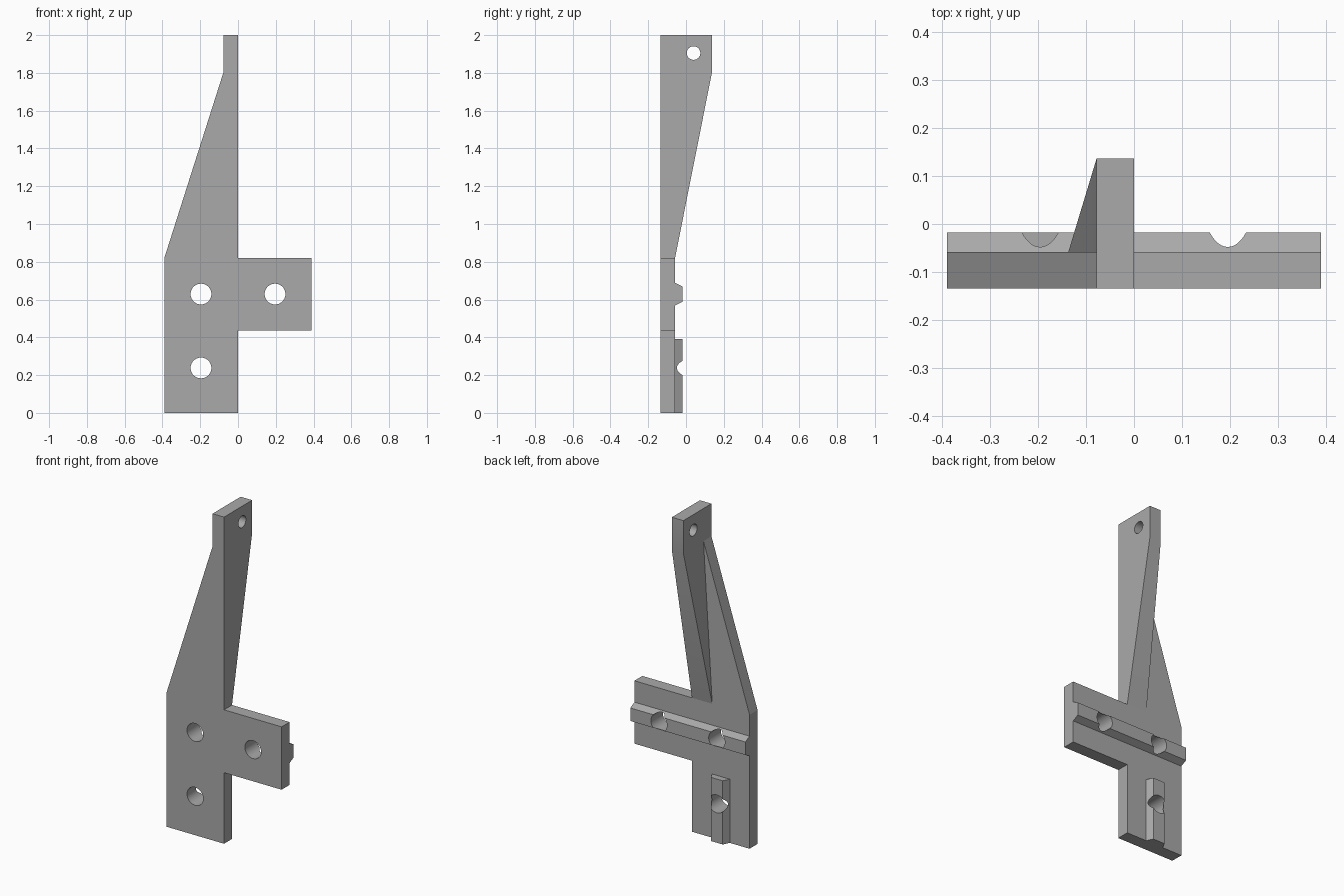
import bpy, bmesh
from mathutils import Matrix, Vector

cube = bpy.data.objects.get("Cube")
if cube:
    bpy.data.objects.remove(cube, do_unlink=True)

grey = bpy.data.materials.new("plain grey")
grey.use_nodes = True
COLOR = (0.4, 0.4, 0.4, 1)
grey.diffuse_color = COLOR
grey.node_tree.nodes["Principled BSDF"].inputs["Base Color"].default_value = COLOR

FRONT, BACK, RIDGE, FIN = -0.135, -0.058, -0.018, 0.137
LEFT, WEB, SHOULDER, TIP, TOP = 0.39, 0.078, 0.82, 1.8, 2.0
HOLE_X, HOLE_Z, LOW_HOLE_Z = 0.196, 0.629, 0.238


def finish(name, bm):
    bmesh.ops.recalc_face_normals(bm, faces=bm.faces)
    mesh = bpy.data.meshes.new(name)
    bm.to_mesh(mesh)
    bm.free()
    mesh.materials.append(grey)
    obj = bpy.data.objects.new(name, mesh)
    bpy.context.collection.objects.link(obj)
    return obj


def prism(name, points, direction):
    """Extrude a flat outline along a direction."""
    bm = bmesh.new()
    face = bm.faces.new([bm.verts.new(p) for p in points])
    ext = bmesh.ops.extrude_face_region(bm, geom=[face])["geom"]
    verts = [v for v in ext if isinstance(v, bmesh.types.BMVert)]
    bmesh.ops.translate(bm, verts=verts, vec=Vector(direction))
    return finish(name, bm)


def hull(name, points):
    bm = bmesh.new()
    for p in points:
        bm.verts.new(p)
    bmesh.ops.convex_hull(bm, input=bm.verts)
    bmesh.ops.dissolve_limit(bm, angle_limit=0.01, verts=bm.verts, edges=bm.edges)
    return finish(name, bm)


def drill(name, center, radius, axis):
    bm = bmesh.new()
    turn = Matrix.Rotation(1.5707963, 4, "X" if axis == "Y" else "Y")
    bmesh.ops.create_cone(bm, cap_ends=True, segments=48, radius1=radius, radius2=radius,
                          depth=1, matrix=Matrix.Translation(center) @ turn)
    return finish(name, bm)


def combine(target, other, operation):
    """Apply a boolean and discard the helper."""
    mod = target.modifiers.new(operation, "BOOLEAN")
    mod.operation, mod.object, mod.solver = operation, other, "EXACT"
    bpy.context.view_layer.objects.active = target
    bpy.ops.object.modifier_apply(modifier=mod.name)
    bpy.data.objects.remove(other, do_unlink=True)


# Flat plate with side arm and tapering mast
outline = [(-LEFT, 0), (0, 0), (0, 0.435), (LEFT, 0.435), (LEFT, SHOULDER), (0, SHOULDER),
           (0, TOP), (-WEB, TOP), (-WEB, TIP), (-LEFT, SHOULDER)]
bracket = prism("bracket", [(x, FRONT, z) for x, z in outline], (0, BACK - FRONT, 0))

# Stiffening fin that widens towards its foot, with a square head
fin = hull("fin", [(x, y, TIP) for x in (0, -WEB) for y in (BACK, FIN)]
           + [(0, BACK, SHOULDER), (-0.137, BACK, SHOULDER)])
head = hull("fin_head", [(x, y, z) for x in (0, -WEB) for y in (BACK, FIN) for z in (TIP, TOP)])

# Chamfered locating ridges on the back
section = [(-0.06, BACK), (-0.04, RIDGE), (0.04, RIDGE), (0.06, BACK)]
cross_ridge = prism("cross_ridge", [(-LEFT, y, HOLE_Z + s) for s, y in section], (2 * LEFT, 0, 0))
upright_ridge = prism("upright_ridge", [(s - HOLE_X, y, 0) for s, y in section], (0, 0, 0.39))

for part in (fin, head, cross_ridge, upright_ridge):
    combine(bracket, part, "UNION")

# Screw holes through the plate and pivot hole through the head
for x, z in ((-HOLE_X, HOLE_Z), (HOLE_X, HOLE_Z), (-HOLE_X, LOW_HOLE_Z)):
    combine(bracket, drill("screw_hole", (x, 0, z), 0.055, "Y"), "DIFFERENCE")
combine(bracket, drill("pivot_hole", (0, 0.04, 1.905), 0.036, "X"), "DIFFERENCE")

# Smooth hole walls, sharp edges elsewhere
bracket.select_set(True)
bpy.context.view_layer.objects.active = bracket
bpy.ops.object.shade_smooth_by_angle(angle=0.26)
